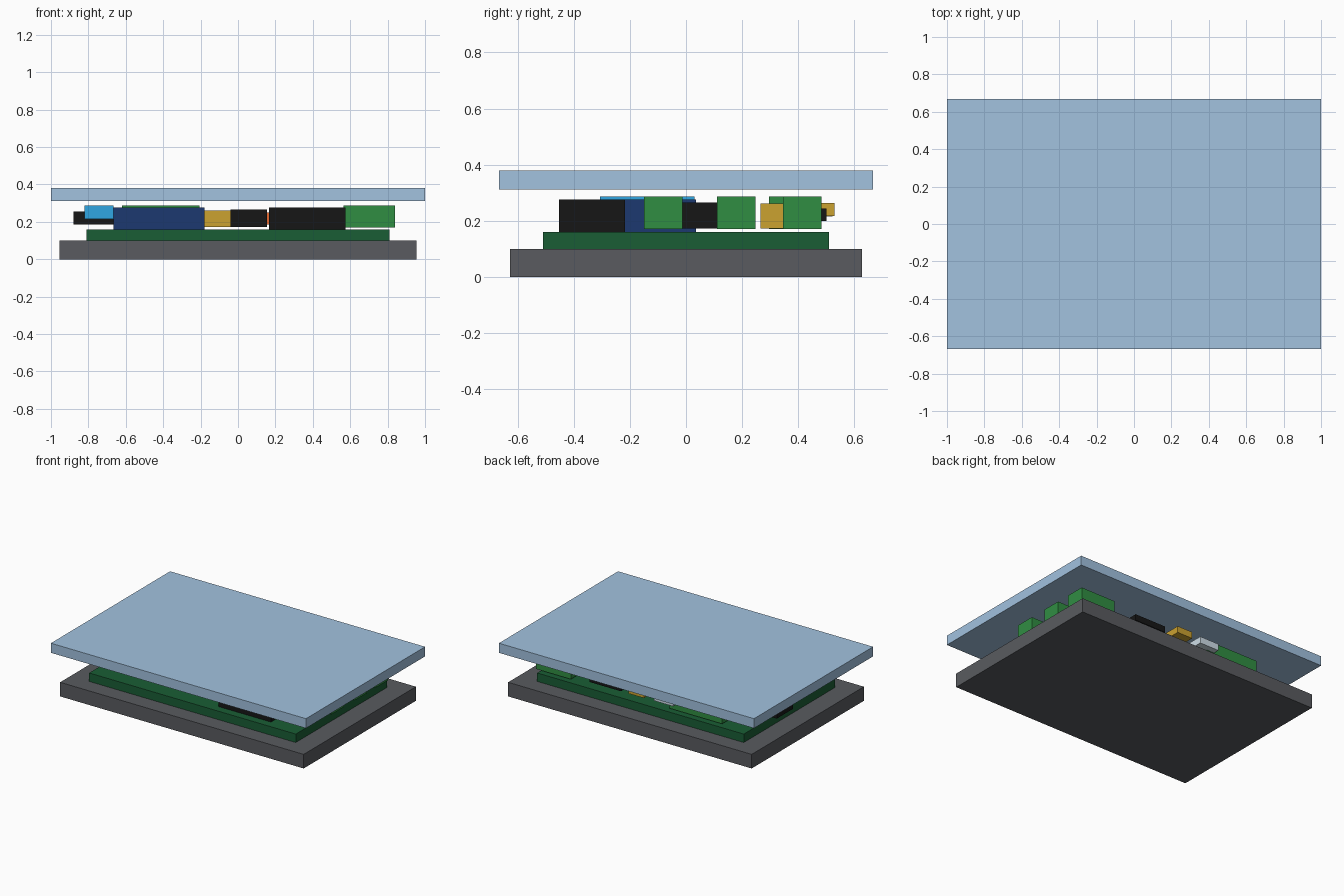
import bpy
import bmesh

if "Cube" in bpy.data.objects:
    bpy.data.objects.remove(bpy.data.objects["Cube"])

COLOURS = {
    "grey": (0.10, 0.105, 0.115, 1), "board_green": (0.01, 0.11, 0.035, 1),
    "glass_blue": (0.36, 0.54, 0.74, 1), "black": (0.008, 0.008, 0.008, 1),
    "navy": (0.012, 0.04, 0.16, 1), "sky": (0.03, 0.38, 0.76, 1),
    "gold": (0.60, 0.36, 0.03, 1), "green": (0.03, 0.27, 0.055, 1),
    "white": (0.62, 0.72, 0.80, 1), "orange": (0.80, 0.14, 0.03, 1),
}
MATS = {}
for key, col in COLOURS.items():
    MATS[key] = bpy.data.materials.new(key)
    MATS[key].diffuse_color = col


def box(name, colour, xr, yr, zr):
    """Box from (min, max) ranges along each axis."""
    bm = bmesh.new()
    bmesh.ops.create_cube(bm, size=1)
    for v in bm.verts:
        v.co = [r[0] if c < 0 else r[1] for c, r in zip(v.co, (xr, yr, zr))]
    me = bpy.data.meshes.new(name)
    bm.to_mesh(me)
    bm.free()
    me.materials.append(MATS[colour])
    ob = bpy.data.objects.new(name, me)
    bpy.context.collection.objects.link(ob)
    return ob


# Stacked plates
box("base_plate", "grey", (-0.955, 0.955), (-0.628, 0.628), (0, 0.10))
box("circuit_board", "board_green", (-0.81, 0.81), (-0.51, 0.51), (0.10, 0.16))
box("cover_plate", "glass_blue", (-1, 1), (-0.667, 0.667), (0.312, 0.38))

# Row of terminal blocks along the right edge
for i, y in enumerate((-0.15, 0.11, 0.345)):
    box(f"side_terminal_{i + 1}", "green", (0.565, 0.84), (y, y + 0.137), (0.17, 0.287))

# Connectors along the back edge
box("back_terminal", "green", (-0.62, -0.205), (0.295, 0.48), (0.17, 0.287))
box("back_socket_black", "black", (0.16, 0.405), (0.35, 0.50), (0.20, 0.243))
box("back_socket_gold", "gold", (-0.04, 0.08), (0.39, 0.53), (0.217, 0.263))
box("back_socket_white", "white", (-0.265, -0.115), (0.42, 0.522), (0.215, 0.262))

# Left edge connectors
box("left_socket", "black", (-0.88, -0.66), (0.06, 0.24), (0.185, 0.255))
box("left_header", "sky", (-0.82, -0.665), (-0.307, 0.03), (0.215, 0.287))

# Modules and chips on the board
box("radio_module", "navy", (-0.665, -0.18), (-0.218, 0.036), (0.16, 0.276))
box("front_module", "black", (0.165, 0.575), (-0.452, -0.218), (0.16, 0.276))
box("processor_chip", "black", (-0.04, 0.155), (-0.08, 0.11), (0.173, 0.265))
box("gold_component", "gold", (-0.18, -0.04), (0.265, 0.39), (0.173, 0.262))
box("indicator", "orange", (0.09, 0.165), (0.14, 0.23), (0.185, 0.25))

for m in bpy.data.materials:
    if m.users and not m.is_grease_pencil:
        m.use_nodes = True
        m.node_tree.nodes["Principled BSDF"].inputs["Base Color"].default_value = m.diffuse_color
